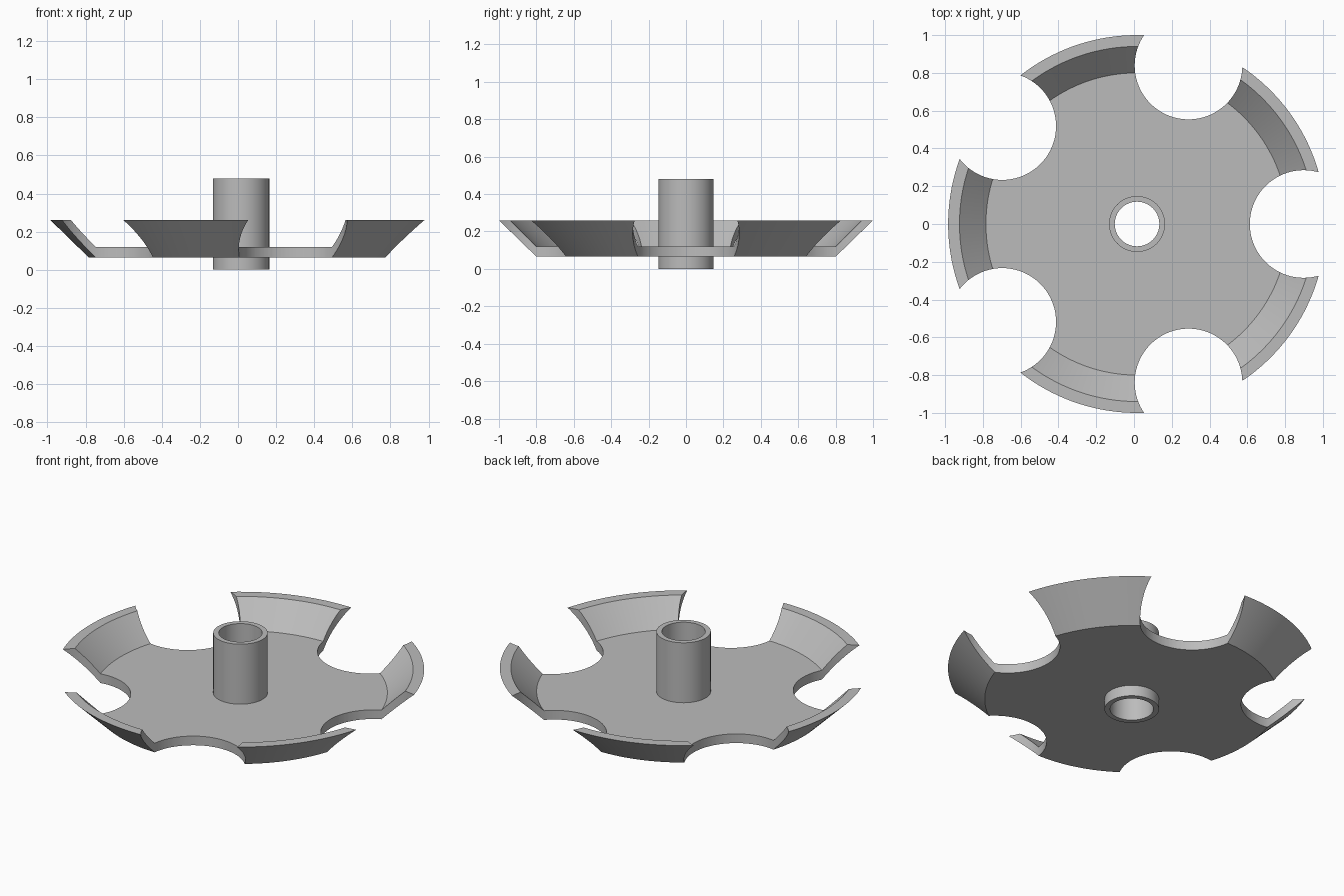
import bpy, bmesh, math
from mathutils import Matrix, Vector

cube = bpy.data.objects.get("Cube")
if cube:
    bpy.data.objects.remove(cube, do_unlink=True)

CENTRE_X = 0.016
ARMS = 5

grey = bpy.data.materials.new("plain_grey")
grey.use_nodes = True
colour = (0.5, 0.5, 0.5, 1)
grey.diffuse_color = colour
grey.node_tree.nodes["Principled BSDF"].inputs["Base Color"].default_value = colour


def finish(name, bm):
    bmesh.ops.recalc_face_normals(bm, faces=bm.faces)
    mesh = bpy.data.meshes.new(name)
    bm.to_mesh(mesh)
    bm.free()
    mesh.materials.append(grey)
    obj = bpy.data.objects.new(name, mesh)
    obj.location.x = CENTRE_X
    bpy.context.collection.objects.link(obj)
    return obj


def lathe(name, profile, steps):
    """Spin a closed (radius, height) profile around the vertical axis."""
    bm = bmesh.new()
    verts = [bm.verts.new((r, 0, z)) for r, z in profile]
    edges = [bm.edges.new((a, b)) for a, b in zip(verts, verts[1:] + verts[:1])]
    bmesh.ops.spin(bm, geom=verts + edges, cent=(0, 0, 0), axis=(0, 0, 1),
                   angle=math.tau, steps=steps, use_merge=True)
    bmesh.ops.remove_doubles(bm, verts=bm.verts, dist=1e-5)
    return finish(name, bm)


def smooth(obj):
    bpy.ops.object.select_all(action="DESELECT")
    obj.select_set(True)
    bpy.context.view_layer.objects.active = obj
    bpy.ops.object.shade_smooth_by_angle(angle=math.radians(25))


# Dish: flat floor with a flared rim
dish = lathe("dish", [(0.135, 0.065), (0.80, 0.065), (1.0, 0.26),
                      (0.94, 0.26), (0.80, 0.12), (0.135, 0.12)], 160)

# Round notches around the rim
bm = bmesh.new()
for i in range(ARMS):
    spot = Vector((0.882, 0, 0.2)) @ Matrix.Rotation(-math.tau * i / ARMS, 3, "Z")
    bmesh.ops.create_cone(bm, cap_ends=True, segments=80, radius1=0.285,
                          radius2=0.285, depth=1, matrix=Matrix.Translation(spot))
cutter = finish("notch_cutter", bm)
cutter.hide_render = True

cut = dish.modifiers.new("notches", "BOOLEAN")
cut.operation = "DIFFERENCE"
cut.solver = "EXACT"
cut.object = cutter
bpy.context.view_layer.objects.active = dish
bpy.ops.object.modifier_apply(modifier=cut.name)
bpy.data.objects.remove(cutter, do_unlink=True)
smooth(dish)

# Hub: hollow tube through the middle of the floor
hub = lathe("hub_tube", [(0.118, 0), (0.148, 0), (0.148, 0.48), (0.118, 0.48)], 80)
smooth(hub)
